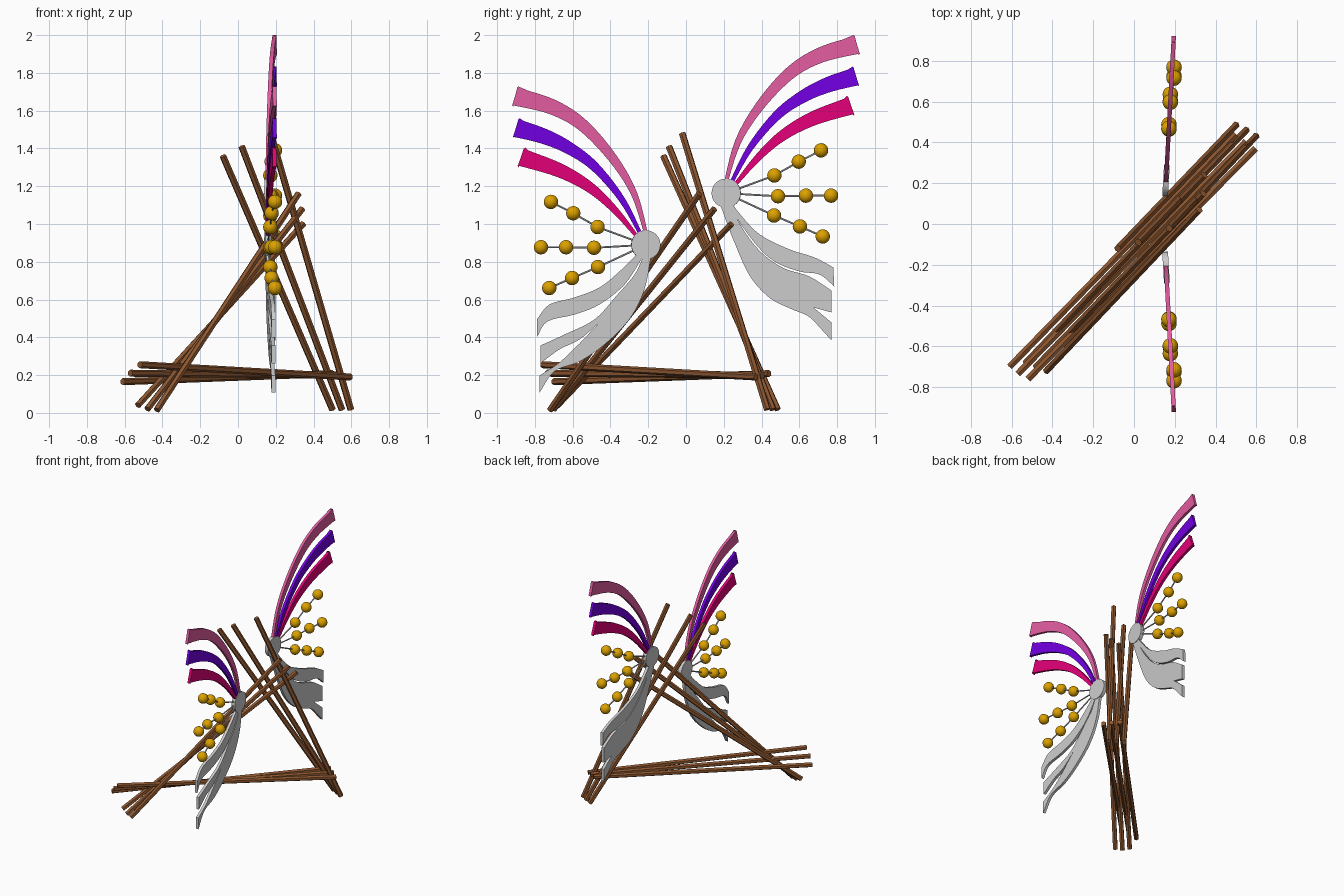
import bpy, bmesh, math
from mathutils import Vector

if "Cube" in bpy.data.objects:
    bpy.data.objects.remove(bpy.data.objects["Cube"])


def material(name, rgb):
    m = bpy.data.materials.new(name)
    m.diffuse_color = (*rgb, 1)
    m.use_nodes = True
    m.node_tree.nodes["Principled BSDF"].inputs["Base Color"].default_value = m.diffuse_color
    return m


BROWN = material("wood brown", (0.27, 0.095, 0.029))
GREY = material("light grey", (0.60, 0.60, 0.60))
GOLD = material("gold", (0.72, 0.36, 0.0))
PINK = material("pink", (0.77, 0.11, 0.36))
PURPLE = material("purple", (0.17, 0.0, 0.77))
MAGENTA = material("magenta", (0.78, 0.0, 0.19))


def finish(name, bm, mat, smooth=False):
    bmesh.ops.recalc_face_normals(bm, faces=bm.faces)
    me = bpy.data.meshes.new(name)
    bm.to_mesh(me)
    bm.free()
    me.materials.append(mat)
    for p in me.polygons:
        p.use_smooth = smooth
    ob = bpy.data.objects.new(name, me)
    bpy.context.collection.objects.link(ob)
    return ob


def rod(name, a, b, radius, mat, sides=6):
    a, b = Vector(a), Vector(b)
    bm = bmesh.new()
    bmesh.ops.create_cone(bm, cap_ends=True, segments=sides, radius1=radius,
                          radius2=radius, depth=(b - a).length)
    ob = finish(name, bm, mat)
    ob.rotation_mode = 'QUATERNION'
    ob.rotation_quaternion = (b - a).to_track_quat('Z', 'Y')
    ob.location = (a + b) / 2
    return ob


def spline(pts, n=5):
    """Catmull-Rom curve through the points."""
    p = [Vector(q) for q in pts]
    if len(p) < 3:
        return p
    p = [2 * p[0] - p[1]] + p + [2 * p[-1] - p[-2]]
    out = []
    for i in range(1, len(p) - 2):
        a, b, c, d = p[i - 1:i + 3]
        for k in range(n):
            t = k / n
            out.append(0.5 * (2 * b + (c - a) * t + (2 * a - 5 * b + 4 * c - d) * t * t
                              + (3 * b - a - 3 * c + d) * t ** 3))
    return out + [p[-2]]


def plane_x(y):
    """The wings splay slightly outwards from the centre."""
    return 0.153 + 0.054 * (abs(y) - 0.14)


def plate(name, outline, side, mat, thick=0.021):
    """Flat sheet in the wing plane from a (distance, height) outline."""
    bm = bmesh.new()
    rings = []
    for dx in (-thick / 2, thick / 2):
        rings.append([bm.verts.new((plane_x(y) + dx, side * y, z)) for y, z in outline])
        bm.faces.new(rings[-1])
    n = len(outline)
    for i in range(n):
        j = (i + 1) % n
        bm.faces.new((rings[0][i], rings[0][j], rings[1][j], rings[1][i]))
    bm.normal_update()
    bmesh.ops.triangulate(bm, faces=[f for f in bm.faces if len(f.verts) > 4],
                          ngon_method='EAR_CLIP')
    return finish(name, bm, mat)


def feather(name, centre, w0, w1, side, dz, mat):
    c = spline(centre)
    up, low = [], []
    for i, p in enumerate(c):
        t = (c[min(i + 1, len(c) - 1)] - c[max(i - 1, 0)]).normalized()
        w = (w0 + (w1 - w0) * i / (len(c) - 1)) / 2
        n = Vector((-t.y, t.x)) * w
        up.append(p + n + Vector((0, dz)))
        low.append(p - n + Vector((0, dz)))
    plate(name, up + low[::-1], side, mat)


# Three bundles of sticks forming the frame
bundles = {
    "steep_stick": [((-0.08, -0.12, 1.36), (0.50, 0.485, 0.018)),
                    ((0.02, -0.09, 1.41), (0.55, 0.46, 0.018)),
                    ((0.172, -0.02, 1.48), (0.597, 0.43, 0.018))],
    "leaning_stick": [((-0.43, -0.72, 0.015), (0.32, 0.07, 1.16)),
                      ((-0.48, -0.70, 0.02), (0.34, 0.15, 1.08)),
                      ((-0.53, -0.68, 0.04), (0.345, 0.24, 1.00))],
    "cross_stick": [((-0.61, -0.70, 0.165), (0.50, 0.44, 0.208)),
                    ((-0.57, -0.735, 0.21), (0.55, 0.405, 0.20)),
                    ((-0.52, -0.76, 0.255), (0.595, 0.37, 0.19))],
}
for name, sticks in bundles.items():
    for i, (a, b) in enumerate(sticks):
        rod(f"{name}_{i + 1}", a, b, 0.0185, BROWN)

# Feather centre lines (distance from middle, height) for the upper wing
feathers = [
    ("pink_feather", PINK, [(0.205, 1.20), (0.275, 1.434), (0.39, 1.624),
                            (0.547, 1.796), (0.706, 1.892), (0.89, 1.945)]),
    ("purple_feather", PURPLE, [(0.23, 1.20), (0.339, 1.402), (0.481, 1.574),
                                (0.614, 1.672), (0.746, 1.735), (0.888, 1.778)]),
    ("magenta_feather", MAGENTA, [(0.25, 1.195), (0.376, 1.346), (0.508, 1.466),
                                  (0.667, 1.556), (0.858, 1.622)]),
]
beads = [[(0.468, 1.257), (0.597, 1.33), (0.715, 1.39)],
         [(0.487, 1.147), (0.635, 1.15), (0.768, 1.15)],
         [(0.466, 1.045), (0.603, 0.987), (0.724, 0.934)]]
bead_x = (0.171, 0.178, 0.196)

for label, side, dz in (("right", 1, 0.0), ("left", -1, -0.273)):
    # Round hub of the wing
    hub = Vector((plane_x(0.21), side * 0.213, 1.163 + dz))
    h = Vector((0.014, -side * 0.0008, 0))
    rod(f"{label}_hub", hub - h, hub + h, 0.077, GREY, 32)
    # Coloured feathers
    for name, mat, pts in feathers:
        # square the tip by running the last stretch straight on
        tip = Vector(pts[-1])
        run = (tip - Vector(pts[-2])).normalized() * 0.01
        feather(f"{label}_{name}", pts[:-1] + [tip, tip + run], 0.018, 0.112, side, dz, mat)
    # Gold beads strung on wires
    for r, row in enumerate(beads):
        prev = hub
        for k, (y, z) in enumerate(row):
            c = Vector((bead_x[k], side * y, z + dz))
            rod(f"{label}_wire_{r + 1}_{k + 1}", prev, c, 0.005, GREY)
            bm = bmesh.new()
            bmesh.ops.create_uvsphere(bm, u_segments=20, v_segments=12, radius=0.038)
            finish(f"{label}_bead_{r + 1}_{k + 1}", bm, GOLD, True).location = c
            prev = c

# Grey tails: each outline is a chain of smooth runs with sharp joints
tails = [
    ("right_ribbon", 1, [
        [(0.24, 1.12), (0.28, 1.06), (0.39, 0.945), (0.55, 0.865), (0.68, 0.823), (0.78, 0.77)],
        [(0.785, 0.67), (0.706, 0.733), (0.60, 0.749), (0.468, 0.802), (0.362, 0.902),
         (0.22, 1.10)]]),
    ("right_tail", 1, [
        [(0.23, 1.10), (0.32, 0.945), (0.41, 0.839), (0.52, 0.765), (0.653, 0.722), (0.77, 0.648)],
        [(0.77, 0.532), (0.675, 0.558)],
        [(0.77, 0.479), (0.77, 0.384)],
        [(0.717, 0.442), (0.65, 0.51), (0.55, 0.553), (0.44, 0.611), (0.336, 0.728),
         (0.25, 0.918), (0.182, 1.10)]]),
    ("left_ribbon", -1, [
        [(0.25, 0.85), (0.352, 0.749), (0.458, 0.664), (0.59, 0.611), (0.722, 0.574),
         (0.79, 0.495)],
        [(0.79, 0.40), (0.733, 0.484), (0.59, 0.521), (0.458, 0.574), (0.325, 0.68),
         (0.225, 0.83)]]),
    ("left_tail", -1, [
        [(0.225, 0.83), (0.272, 0.733), (0.362, 0.627), (0.484, 0.495), (0.643, 0.415),
         (0.77, 0.357)],
        [(0.77, 0.262), (0.67, 0.336), (0.563, 0.389), (0.458, 0.479)],
        [(0.563, 0.368), (0.67, 0.267), (0.775, 0.198)],
        [(0.775, 0.108), (0.696, 0.22), (0.563, 0.272), (0.431, 0.362), (0.30, 0.495),
         (0.22, 0.653), (0.183, 0.84)]]),
]
for name, side, runs in tails:
    plate(name, [p for run in runs for p in spline(run)], side, GREY)
